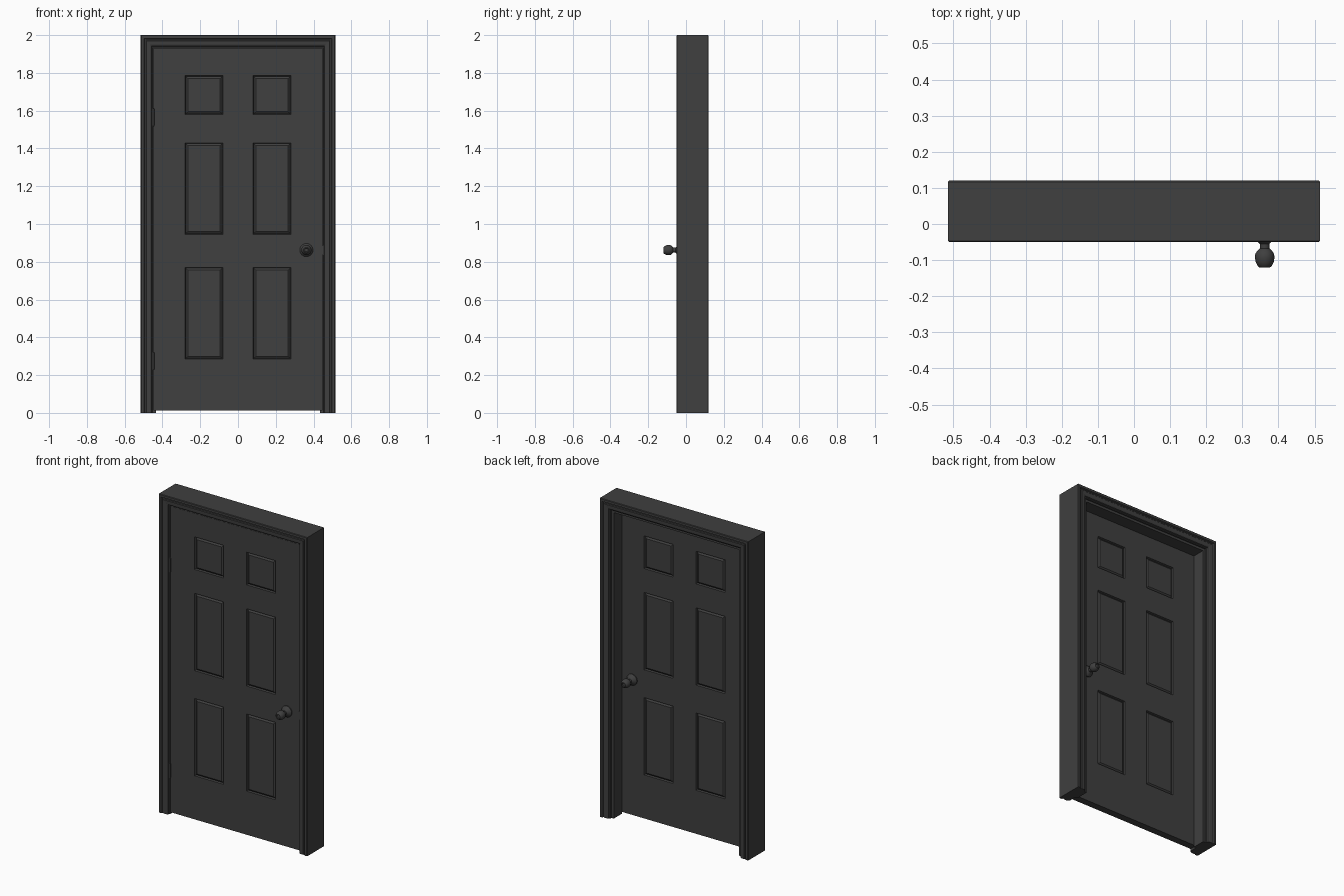
import bpy, bmesh, math
from mathutils import Matrix, Vector

cube = bpy.data.objects.get("Cube")
if cube:
    bpy.data.objects.remove(cube, do_unlink=True)

HALF_W, HEIGHT = 0.515, 2.0
MID_FRAME = 0.035            # depth centre of the frame
MID_DOOR = -0.0075           # depth centre of the door
DOOR_HALF = 0.0225           # half the door thickness

mat = bpy.data.materials.new("charcoal_grey")
mat.use_nodes = True
mat.diffuse_color = (0.05, 0.05, 0.05, 1)
mat.node_tree.nodes["Principled BSDF"].inputs["Base Color"].default_value = mat.diffuse_color


def finish(bm, name, location=(0, 0, 0), mirror_y=False, smooth=False):
    bmesh.ops.recalc_face_normals(bm, faces=bm.faces)
    mesh = bpy.data.meshes.new(name)
    bm.to_mesh(mesh)
    bm.free()
    mesh.materials.append(mat)
    obj = bpy.data.objects.new(name, mesh)
    obj.location = location
    bpy.context.collection.objects.link(obj)
    if mirror_y:
        mod = obj.modifiers.new("both_sides", "MIRROR")
        mod.use_axis = (False, True, False)
    if smooth:
        bpy.ops.object.select_all(action="DESELECT")
        obj.select_set(True)
        bpy.context.view_layer.objects.active = obj
        bpy.ops.object.shade_smooth_by_angle(angle=math.radians(35))
    return obj


# Frame: one moulded profile (inset from outer edge, depth) swept round three sides
casing = [(0, -0.047), (0.003, -0.05), (0.017, -0.05), (0.021, -0.042),
          (0.027, -0.042), (0.031, -0.046), (0.05, -0.045), (0.057, -0.042), (0.06, -0.034),
          (0.065, -0.034)]
stop = [(0.065, 0.015), (0.08, 0.015), (0.08, 0.095), (0.065, 0.095)]
profile = casing + stop + [(d, 2 * MID_FRAME - y) for d, y in reversed(casing)]

bm = bmesh.new()
rings = []
for sx, top in ((-1, 0), (-1, 1), (1, 1), (1, 0)):
    rings.append([bm.verts.new((sx * (HALF_W - d), y, top * (HEIGHT - d))) for d, y in profile])
n = len(profile)
for a, b in zip(rings, rings[1:]):
    for i in range(n):
        j = (i + 1) % n
        bm.faces.new((a[i], a[j], b[j], b[i]))
for end in (rings[0], rings[-1]):
    bm.faces.new(end)
finish(bm, "door_frame")

# Door: grid of stiles and rails, with six raised panels set in grooves
xs = [-0.447, -0.28, -0.08, 0.08, 0.28, 0.447]
zs = [0.012, 0.285, 0.77, 0.945, 1.43, 1.58, 1.785, 1.932]
bm = bmesh.new()
grid = [[bm.verts.new((x, -DOOR_HALF, z)) for x in xs] for z in zs]
panels = []
for r in range(len(zs) - 1):
    for c in range(len(xs) - 1):
        f = bm.faces.new((grid[r][c], grid[r][c + 1], grid[r + 1][c + 1], grid[r + 1][c]))
        if r % 2 and c % 2:
            panels.append(f)
bm.normal_update()
rim = [e for e in bm.edges if e.is_boundary]
bmesh.ops.inset_individual(bm, faces=panels, thickness=0.005, depth=-0.011)
bmesh.ops.inset_individual(bm, faces=panels, thickness=0.016, depth=0.009)
side = bmesh.ops.extrude_edge_only(bm, edges=rim)["geom"]
for v in side:
    if isinstance(v, bmesh.types.BMVert):
        v.co.y = 0
finish(bm, "door_leaf", (0, MID_DOOR, 0), mirror_y=True)

# Knobs: rosette, neck and ball turned about the depth axis, on both faces
turned = [(0, 0.02), (0.035, 0.02), (0.035, 0.028), (0.029, 0.036), (0.018, 0.043),
          (0.013, 0.048), (0.013, 0.06), (0.02, 0.066), (0.026, 0.075), (0.027, 0.086),
          (0.025, 0.098), (0.02, 0.108), (0.015, 0.1125), (0.011, 0.1125),
          (0.009, 0.109), (0, 0.109)]
bm = bmesh.new()
points = [bm.verts.new((r, -y, 0)) for r, y in turned]
edges = [bm.edges.new(pair) for pair in zip(points, points[1:])]
bmesh.ops.spin(bm, geom=points + edges, cent=(0, 0, 0), axis=(0, 1, 0),
               angle=math.tau, steps=24)
bmesh.ops.remove_doubles(bm, verts=bm.verts, dist=0.0001)
finish(bm, "door_knobs", (0.362, MID_DOOR, 0.862), mirror_y=True, smooth=True)

# Hinges: barrel with small end caps and a thin leaf
for label, z in (("upper", 1.565), ("lower", 0.275)):
    bm = bmesh.new()
    for radius, length in ((0.006, 0.088), (0.004, 0.096)):
        bmesh.ops.create_cone(bm, cap_ends=True, segments=12, radius1=radius,
                              radius2=radius, depth=length)
    bmesh.ops.create_cube(bm, size=1, matrix=Matrix.Translation((0, 0.015, 0))
                          @ Matrix.Diagonal((0.003, 0.03, 0.086, 1)))
    finish(bm, label + "_hinge", (-0.449, -0.036, z), smooth=True)

# Strike plate beside the knob
bm = bmesh.new()
bmesh.ops.create_cube(bm, size=1, matrix=Matrix.Diagonal((0.006, 0.02, 0.05, 1)))
finish(bm, "strike_plate", (0.449, -0.026, 0.862))
